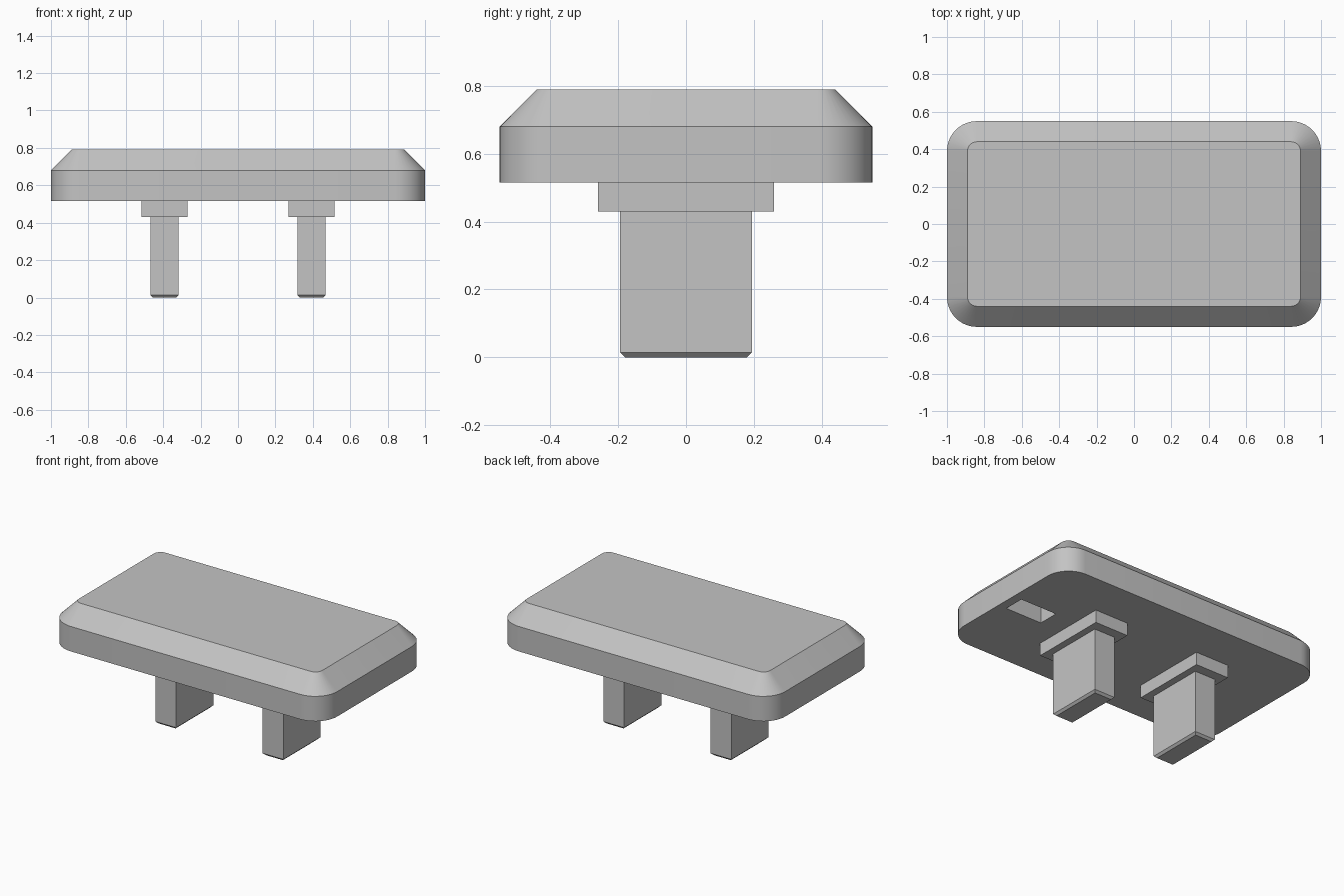
import bpy
import bmesh
import math

default = bpy.data.objects.get("Cube")
if default:
    bpy.data.objects.remove(default, do_unlink=True)

GREY = (0.55, 0.55, 0.55, 1.0)
grey = bpy.data.materials.new("plain grey")
grey.use_nodes = True
grey.diffuse_color = GREY
bsdf = next(n for n in grey.node_tree.nodes if n.type == 'BSDF_PRINCIPLED')
bsdf.inputs["Base Color"].default_value = GREY


def rounded_outline(hx, hy, radius, steps=10):
    """Counter-clockwise rectangle outline with round corners."""
    points = []
    for quarter, (sx, sy) in enumerate([(1, 1), (-1, 1), (-1, -1), (1, -1)]):
        for i in range(steps + 1):
            a = (quarter + i / steps) * math.pi / 2
            points.append((sx * (hx - radius) + radius * math.cos(a),
                           sy * (hy - radius) + radius * math.sin(a)))
    return points


def rectangle(hx, hy):
    return [(hx, hy), (-hx, hy), (-hx, -hy), (hx, -hy)]


def loft(name, levels, centre=(0, 0)):
    """Solid through a stack of (height, outline) levels."""
    bm = bmesh.new()
    rings = [[bm.verts.new((x + centre[0], y + centre[1], z)) for x, y in outline]
             for z, outline in levels]
    for low, high in zip(rings, rings[1:]):
        n = len(low)
        for i in range(n):
            j = (i + 1) % n
            bm.faces.new((low[i], low[j], high[j], high[i]))
    bm.faces.new(rings[0][::-1])
    bm.faces.new(rings[-1])
    mesh = bpy.data.meshes.new(name)
    bm.to_mesh(mesh)
    bm.free()
    mesh.materials.append(grey)
    obj = bpy.data.objects.new(name, mesh)
    bpy.context.collection.objects.link(obj)
    return obj


# Cap: rounded slab with a sloped rim
BASE, RIM, TOP = 0.515, 0.68, 0.79
slope = TOP - RIM
wide = rounded_outline(1.0, 0.55, 0.16)
narrow = rounded_outline(1.0 - slope, 0.55 - slope, 0.16 - slope)
cap = loft("cap", [(BASE, wide), (RIM, wide), (TOP, narrow)])

# Small rectangular pocket in the underside, at one end
slot = rectangle(0.135, 0.07)
cutter = loft("pocket_cutter", [(BASE - 0.05, slot), (BASE + 0.11, slot)], (0.805, 0))
cutter.hide_render = True
cut = cap.modifiers.new("pocket", 'BOOLEAN')
cut.operation = 'DIFFERENCE'
cut.solver = 'EXACT'
cut.object = cutter
bpy.ops.object.select_all(action='DESELECT')
bpy.context.view_layer.objects.active = cap
cap.select_set(True)
bpy.ops.object.modifier_apply(modifier="pocket")
bpy.data.objects.remove(cutter, do_unlink=True)
bpy.ops.object.shade_smooth_by_angle(angle=math.radians(30))

# Two legs, each with a wider pad under the cap
PAD, CHAMFER = 0.43, 0.014
for side, sign in (("left", 1), ("right", -1)):
    centre = (sign * 0.393, 0)
    pad = rectangle(0.123, 0.26)
    loft(side + "_pad", [(PAD, pad), (BASE, pad)], centre)
    shaft = rectangle(0.076, 0.194)
    tip = rectangle(0.076 - CHAMFER, 0.194 - CHAMFER)
    loft(side + "_leg", [(0, tip), (CHAMFER, shaft), (PAD, shaft)], centre)
